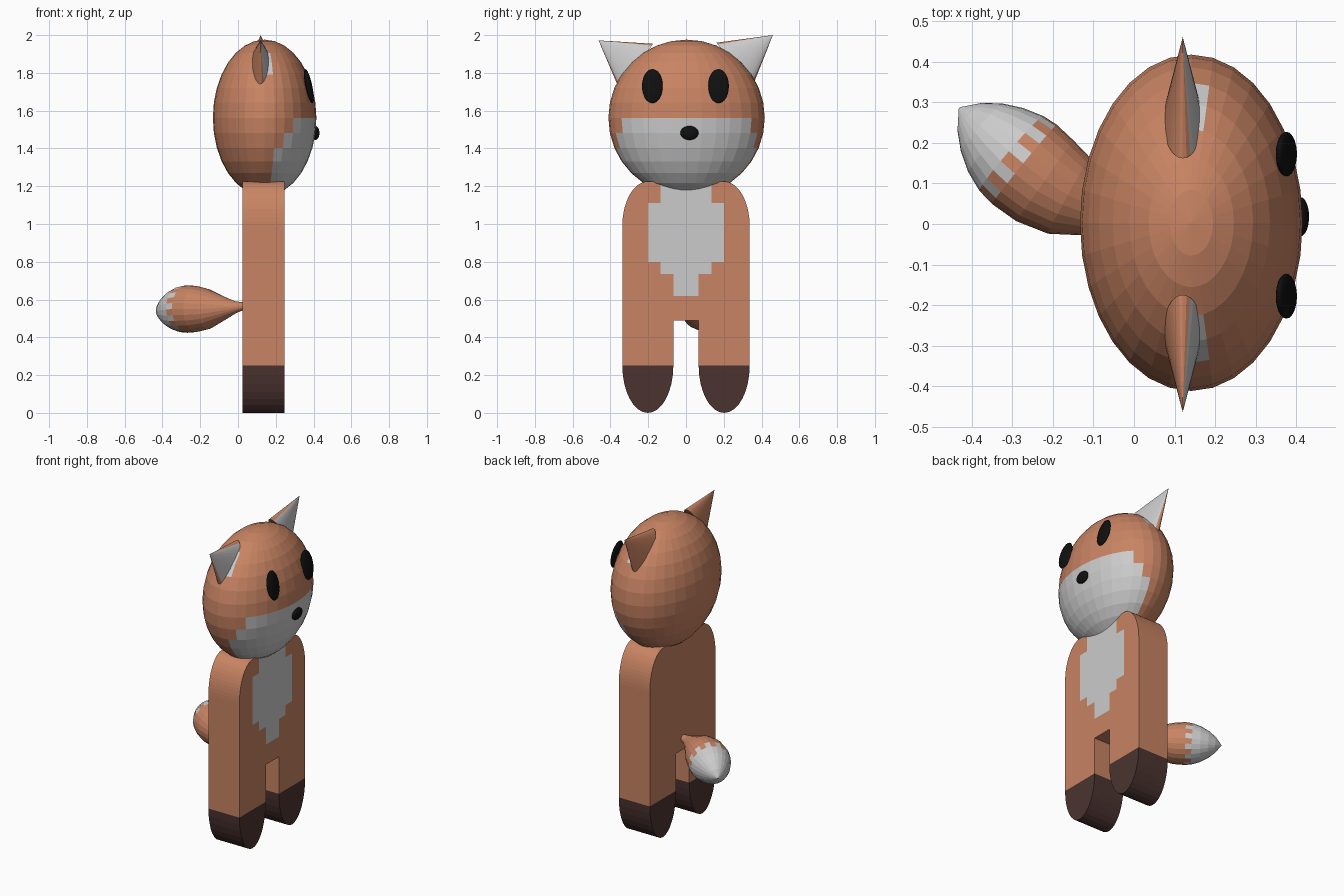
import bpy, bmesh, math
from mathutils import Vector, Matrix

if "Cube" in bpy.data.objects:
    bpy.data.objects.remove(bpy.data.objects["Cube"])


def material(name, rgb):
    m = bpy.data.materials.new(name)
    m.diffuse_color = (*rgb, 1)
    m.use_nodes = True
    m.node_tree.nodes["Principled BSDF"].inputs["Base Color"].default_value = m.diffuse_color
    return m


ORANGE = material("orange fur", (0.58, 0.23, 0.125))
WHITE = material("white fur", (0.8, 0.8, 0.8))
DARK = material("dark fur", (0.07, 0.034, 0.03))
BLACK = material("black", (0.005, 0.005, 0.005))


def finish(bm, name, mats):
    bmesh.ops.recalc_face_normals(bm, faces=bm.faces)
    me = bpy.data.meshes.new(name)
    bm.to_mesh(me)
    bm.free()
    for m in mats:
        me.materials.append(m)
    ob = bpy.data.objects.new(name, me)
    bpy.context.collection.objects.link(ob)
    return ob


def ellipsoid(loc, radii, tilt=0, segs=32, rings=16):
    bm = bmesh.new()
    mat = (Matrix.Translation(loc) @ Matrix.Rotation(tilt, 4, 'Y')
           @ Matrix.Diagonal((*radii, 1)))
    bmesh.ops.create_uvsphere(bm, u_segments=segs, v_segments=rings, radius=1, matrix=mat)
    return bm


# Head, with white muzzle faces and a white patch in front of each ear
C, R = Vector((0.141, 0.003, 1.562)), (0.274, 0.414, 0.414)
bm = ellipsoid(C, R)
for f in bm.faces:
    p = f.calc_center_median() - C
    u, v, w = (p[i] / R[i] for i in range(3))
    lon = math.degrees(abs(math.atan2(v, u)))
    ring = math.degrees(math.atan2(w, math.hypot(u, v))) / 11.25
    limit = 56.25 if ring > -1 else 67.5 if ring > -2 else 78.75
    muzzle = ring < 0 and lon < limit
    ear_patch = 3 < ring < 5 and 78.75 < lon < 90
    f.material_index = 1 if muzzle or ear_patch else 0
finish(bm, "head", [ORANGE, WHITE])

# Eyes and nose
for side, label in ((1, "left"), (-1, "right")):
    finish(ellipsoid((0.375, side * 0.175 - 0.003, 1.73), (0.018, 0.055, 0.092),
                     math.radians(-12)), label + "_eye", [BLACK])
finish(ellipsoid((0.41, 0.018, 1.482), (0.021, 0.048, 0.037)), "nose", [BLACK])


# Ears: flattened cones, white on the front
def ear(name, base, tip):
    base, tip = Vector(base), Vector(tip)
    axis = (tip - base)
    depth = axis.length
    axis.normalize()
    xdir = Vector((1, 0, 0))
    ydir = axis.cross(xdir)
    bm = bmesh.new()
    bmesh.ops.create_cone(bm, cap_ends=True, segments=32, radius1=1, radius2=0, depth=1,
                          matrix=Matrix.Translation((0, 0, 0.5)))
    for f in bm.faces:
        c = f.calc_center_median()
        front = math.degrees(math.atan2(abs(c.y), c.x)) < 62
        f.material_index = 1 if front and len(f.verts) < 5 else 0
    for v in bm.verts:
        v.co = base + xdir * v.co.x * 0.048 + ydir * v.co.y * 0.152 + axis * v.co.z * depth
    finish(bm, name, [ORANGE, WHITE])


ear("left_ear", (0.12, 0.255, 1.84), (0.12, 0.46, 2.0))
ear("right_ear", (0.12, -0.262, 1.83), (0.12, -0.463, 1.972))

# Body: one extruded outline with rounded shoulders and feet
LEG_Y, LEG_R, X0, X1 = 0.202, 0.135, 0.024, 0.246


def arc(z, rz, a0, a1, n=16):
    for i in range(n + 1):
        a = math.radians(a0 + (a1 - a0) * i / n)
        yield LEG_Y + LEG_R * math.cos(a), z + rz * math.sin(a)


half = [(LEG_Y - LEG_R, 0.49)] + list(arc(0.25, 0.25, 180, 360)) + list(arc(0.99, 0.235, 0, 90))
outline = half + [(-y, z) for y, z in reversed(half)]
bm = bmesh.new()
face = bm.faces.new([bm.verts.new((X0, y, z)) for y, z in outline])
ext = bmesh.ops.extrude_face_region(bm, geom=[face], use_keep_orig=True)
bmesh.ops.translate(bm, vec=(X1 - X0, 0, 0),
                    verts=[g for g in ext["geom"] if isinstance(g, bmesh.types.BMVert)])
# Cut lines for the dark feet and the stepped white chest
cuts = [((0, 0, z), (0, 0, 1)) for z in (0.25, 0.62, 0.735, 0.8, 1.11)]
cuts += [((0, y, 0), (0, 1, 0)) for y in (-0.202, -0.135, -0.067, 0.067, 0.135, 0.202)]
for co, no in cuts:
    bmesh.ops.bisect_plane(bm, geom=bm.verts[:] + bm.edges[:] + bm.faces[:],
                           plane_co=co, plane_no=no, dist=1e-5)
for f in bm.faces:
    c = f.calc_center_median()
    width = 0
    for z, w in ((0.62, 0.067), (0.735, 0.135), (0.8, 0.202), (1.11, 0.135)):
        if c.z > z:
            width = w
    if c.z < 0.25:
        f.material_index = 2
    elif c.x > X1 - 0.001 and abs(c.y) < width:
        f.material_index = 1
finish(bm, "body", [ORANGE, WHITE, DARK])

# Tail: rings along a bent path, white tip with a toothed border
path = [(0.04, -0.01, 0.567, 0.018), (-0.01, 0.0, 0.56, 0.03), (-0.07, 0.025, 0.555, 0.06),
        (-0.16, 0.07, 0.55, 0.107), (-0.22, 0.107, 0.55, 0.122), (-0.27, 0.147, 0.55, 0.126),
        (-0.302, 0.174, 0.547, 0.121), (-0.34, 0.207, 0.544, 0.104), (-0.375, 0.238, 0.541, 0.078),
        (-0.405, 0.264, 0.538, 0.045), (-0.43, 0.286, 0.535, 0.002)]
N = 24
bm = bmesh.new()
rings = []
for i, p in enumerate(path):
    a, b = path[max(i - 1, 0)], path[min(i + 1, len(path) - 1)]
    t = (Vector(b[:3]) - Vector(a[:3])).normalized()
    side = t.cross(Vector((0, 0, 1))).normalized()
    up = side.cross(t)
    rings.append([bm.verts.new(Vector(p[:3]) + p[3] * (side * math.cos(q) + up * math.sin(q)))
                  for q in (2 * math.pi * k / N for k in range(N))])
for i in range(len(rings) - 1):
    for k in range(N):
        j = (k + 1) % N
        f = bm.faces.new((rings[i][k], rings[i][j], rings[i + 1][j], rings[i + 1][k]))
        f.material_index = 1 if i > 5 or (i == 5 and k % 2) else 0
bm.faces.new(rings[0])
bm.faces.new(rings[-1]).material_index = 1
finish(bm, "tail", [ORANGE, WHITE])
